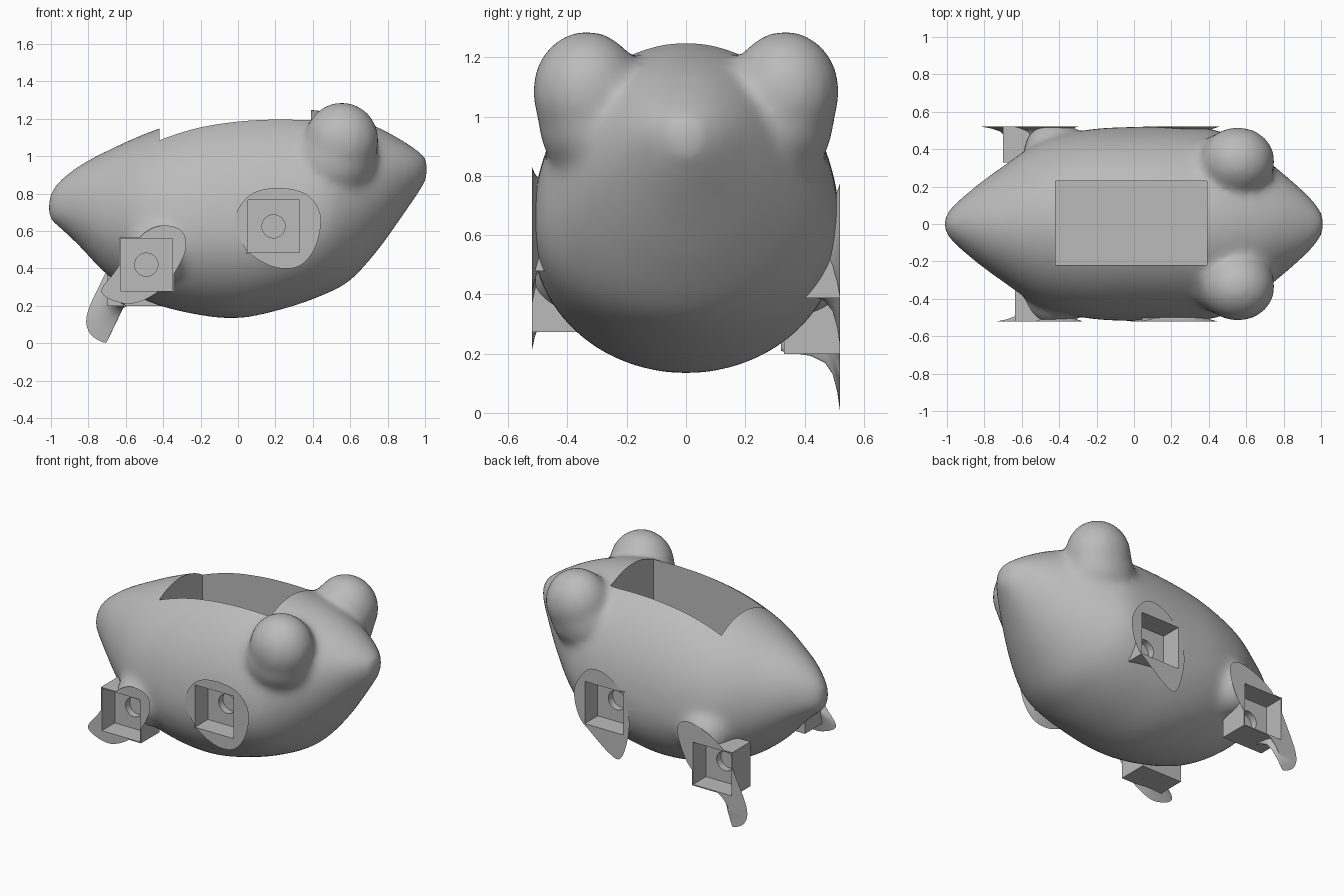
import bpy
import bmesh
import math
from mathutils import Vector, Matrix

cube = bpy.data.objects.get("Cube")
if cube:
    bpy.data.objects.remove(cube, do_unlink=True)

SIDE = 0.52      # flat outer plane of the limbs
BOX = 0.285      # side of each square socket

grey = bpy.data.materials.new("plain_grey")
grey.use_nodes = True
colour = (0.5, 0.5, 0.5, 1)
grey.diffuse_color = colour
grey.node_tree.nodes["Principled BSDF"].inputs["Base Color"].default_value = colour


def make_object(name, bm):
    bmesh.ops.recalc_face_normals(bm, faces=bm.faces[:])
    mesh = bpy.data.meshes.new(name)
    bm.to_mesh(mesh)
    bm.free()
    obj = bpy.data.objects.new(name, mesh)
    bpy.context.collection.objects.link(obj)
    mesh.materials.append(grey)
    return obj


def loft(bm, rings):
    """Skin a list of equal closed rings and cap both ends."""
    loops = [[bm.verts.new(p) for p in ring] for ring in rings]
    count = len(loops[0])
    for a, b in zip(loops, loops[1:]):
        for i in range(count):
            j = (i + 1) % count
            bm.faces.new((a[i], a[j], b[j], b[i]))
    bm.faces.new(loops[0])
    bm.faces.new(loops[-1][::-1])


def spline(a, b, c, d, t):
    return (b * 2 + (c - a) * t + (a * 2 - b * 5 + c * 4 - d) * t * t
            + (b * 3 - a - c * 3 + d) * t ** 3) * 0.5


def block(name, low, high):
    low, high = Vector(low), Vector(high)
    bm = bmesh.new()
    bmesh.ops.create_cube(bm, size=1)
    bmesh.ops.scale(bm, vec=high - low, verts=bm.verts)
    bmesh.ops.translate(bm, vec=(low + high) / 2, verts=bm.verts)
    return make_object(name, bm)


def apply_modifier(obj, kind, **settings):
    mod = obj.modifiers.new(kind.title(), kind)
    for key, value in settings.items():
        setattr(mod, key, value)
    bpy.context.view_layer.objects.active = obj
    bpy.ops.object.modifier_apply(modifier=mod.name)


def cut(obj, cutter, operation="DIFFERENCE"):
    apply_modifier(obj, "BOOLEAN", operation=operation, object=cutter, solver="EXACT")


def smooth(obj):
    bpy.ops.object.select_all(action="DESELECT")
    obj.select_set(True)
    bpy.context.view_layer.objects.active = obj
    bpy.ops.object.shade_smooth_by_angle(angle=math.radians(35))


# Body stations: x, height of the widest line, top, bottom, half width
stations = [
    (-1.015, .72, .78, .66, .04), (-.965, .72, .86, .625, .1),
    (-.85, .71, .95, .52, .2), (-.7, .67, 1.03, .365, .31),
    (-.5, .62, 1.12, .23, .44), (-.25, .6, 1.205, .158, .505),
    (0, .6, 1.248, .133, .52), (.25, .62, 1.258, .185, .52),
    (.45, .66, 1.243, .255, .5), (.6, .74, 1.21, .335, .42),
    (.75, .83, 1.155, .5, .31), (.88, .91, 1.085, .68, .2),
    (.97, .94, 1.025, .81, .11), (1.02, .94, .985, .885, .035),
]
stations = [Vector(s) for s in stations]
rings = []
for i in range(len(stations) - 1):
    near = [stations[min(max(i + k, 0), len(stations) - 1)] for k in (-1, 0, 1, 2)]
    for step in range(4):
        x, mid, top, bottom, half = spline(*near, step / 4)
        ring = []
        for k in range(48):
            a = math.tau * k / 48
            s = math.sin(a)
            ring.append((x, half * math.cos(a), mid + s * (top - mid if s > 0 else mid - bottom)))
        rings.append(ring)
bm = bmesh.new()
loft(bm, rings)

# Bulging eyes, their cheeks and the rear hips, fused softly into the body
bulges = [
    ((.555, .335, 1.085), (.2, .185, .205)),
    ((.52, .3, .98), (.22, .2, .2)),
    ((-.42, .39, .5), (.17, .16, .17)),
]
for side in (-1, 1):
    for (x, y, z), radii in bulges:
        place = Matrix.Translation((x, side * y, z)) @ Matrix.Diagonal((*radii, 1))
        bmesh.ops.create_uvsphere(bm, u_segments=32, v_segments=20, radius=1, matrix=place)
body = make_object("body", bm)
apply_modifier(body, "REMESH", mode="VOXEL", voxel_size=0.02)
apply_modifier(body, "SMOOTH", factor=0.5, iterations=24)

# Trim the flanks flat and sink the rectangular top compartment
trim = block("flank_trim", (-2, -SIDE + .002, -1), (2, SIDE - .002, 3))
cut(body, trim, "INTERSECT")
compartment = block("compartment_cutter", (-.42, -.22, .5), (.39, .23, 2))
cut(body, compartment)
helpers = [trim, compartment]

# Limbs: name, side, socket centre, outline on the flat outer plane
limbs = [
    ("right_front", -1, (.19, .625),
     [(-.02, .66), (.06, .79), (.2, .83), (.36, .8), (.44, .69), (.42, .53),
      (.34, .42), (.23, .4), (.12, .44), (.03, .52)]),
    ("right_rear", -1, (-.49, .42),
     [(-.73, .27), (-.66, .38), (-.58, .49), (-.5, .59), (-.4, .63), (-.3, .6),
      (-.28, .5), (-.35, .36), (-.45, .26), (-.59, .21)]),
    ("left_front", 1, (.235, .535),
     [(.12, .23), (.07, .34), (.05, .5), (.1, .66), (.22, .76), (.35, .76),
      (.45, .61), (.42, .44), (.33, .35), (.2, .25)]),
    ("left_rear", 1, (-.555, .345),
     [(-.72, .005), (-.79, .05), (-.81, .14), (-.75, .29), (-.62, .51), (-.4, .61),
      (-.3, .55), (-.36, .36), (-.48, .24), (-.61, .19), (-.675, .11), (-.695, .02)]),
]

for name, side, centre, outline in limbs:
    centre = Vector(centre)
    points = [Vector(p) for p in outline]
    count = len(points)
    curve = [spline(*(points[(i + k) % count] for k in (-1, 0, 1, 2)), step / 5)
             for i in range(count) for step in range(5)]

    # Flared limb: a thin flat rim narrowing quickly to a stem in the body
    pivot = centre + Vector((.05, .07))
    rings = []
    for depth, size in ((0, 1), (.01, .83), (.025, .69), (.05, .6), (.1, .54), (.2, .5)):
        ring = [pivot + (p - pivot) * size for p in curve]
        rings.append([(p.x, side * (SIDE - depth), p.y) for p in ring])
    bm = bmesh.new()
    loft(bm, rings)
    limb = make_object(name + "_limb", bm)

    # Square socket housing with a recess and a round blind hole
    def slab(label, half, inner, outer):
        ys = sorted((side * inner, side * outer))
        return block(label, (centre.x - half, ys[0], centre.y - half),
                     (centre.x + half, ys[1], centre.y + half))

    housing = slab(name + "_socket", BOX / 2 + .004, .33, SIDE)
    recess = slab(name + "_recess_cutter", BOX / 2 - .003, .385, .7)
    bm = bmesh.new()
    place = Matrix.Translation((centre.x, side * .4, centre.y)) @ Matrix.Rotation(math.pi / 2, 4, "X")
    bmesh.ops.create_cone(bm, cap_ends=True, segments=32, radius1=.062, radius2=.062,
                          depth=.12, matrix=place)
    hole = make_object(name + "_hole_cutter", bm)
    for part in (body, limb, housing):
        cut(part, recess)
        cut(part, hole)
    smooth(limb)
    smooth(housing)
    helpers += [recess, hole]

smooth(body)

# Cutters are no longer needed
for helper in helpers:
    bpy.data.objects.remove(helper, do_unlink=True)
